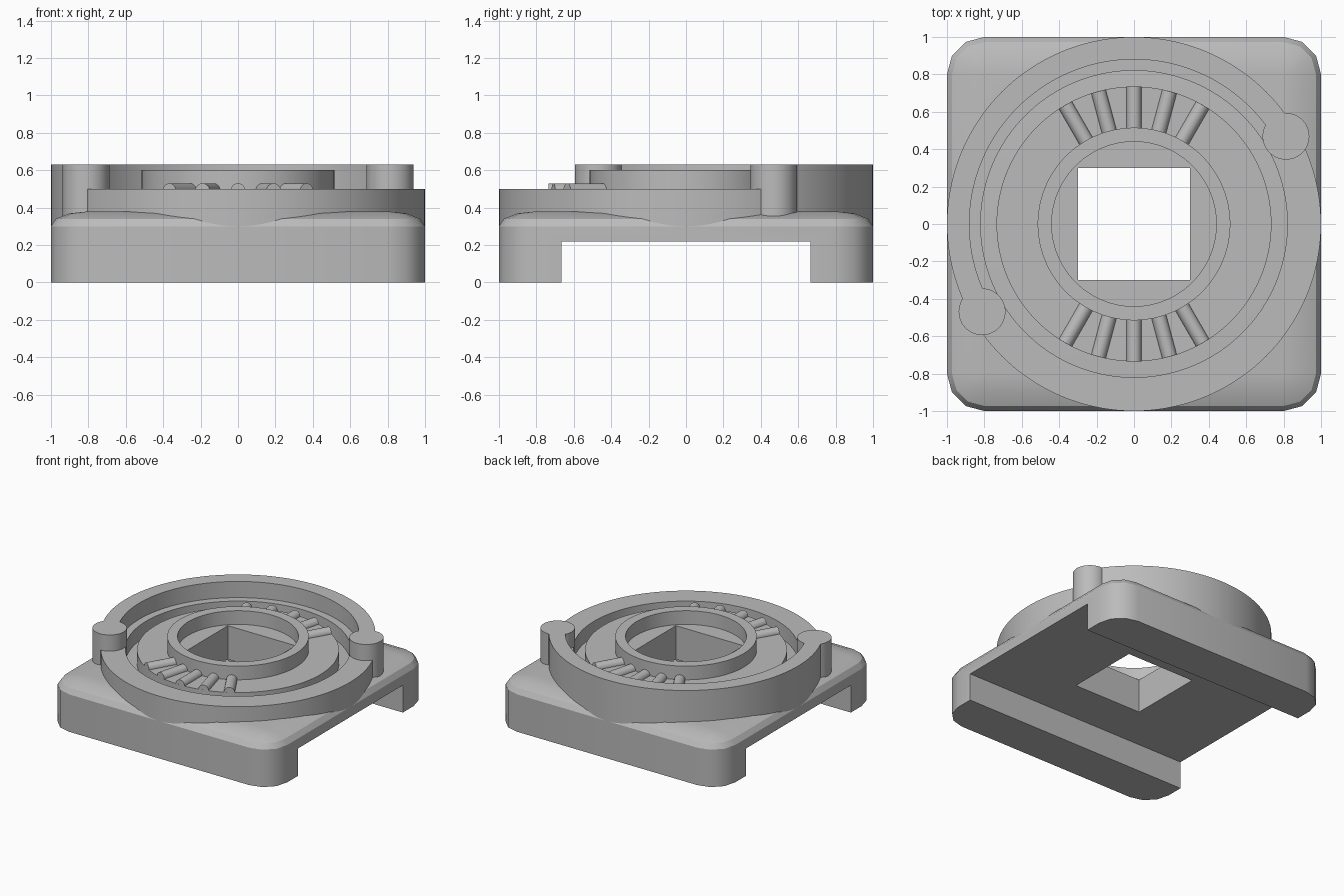
import bpy, bmesh, math
from mathutils import Matrix, Vector

if "Cube" in bpy.data.objects:
    bpy.data.objects.remove(bpy.data.objects["Cube"], do_unlink=True)

grey = bpy.data.materials.new("plain grey")
grey.use_nodes = True
COLOUR = (0.5, 0.5, 0.5, 1)
grey.diffuse_color = COLOUR
grey.node_tree.nodes["Principled BSDF"].inputs["Base Color"].default_value = COLOUR
SEGMENTS = 144


def finish(name, bm):
    bmesh.ops.remove_doubles(bm, verts=bm.verts, dist=0.0001)
    bmesh.ops.recalc_face_normals(bm, faces=bm.faces)
    mesh = bpy.data.meshes.new(name)
    bm.to_mesh(mesh)
    bm.free()
    mesh.materials.append(grey)
    obj = bpy.data.objects.new(name, mesh)
    bpy.context.collection.objects.link(obj)
    return obj


def select(obj):
    bpy.ops.object.select_all(action='DESELECT')
    obj.select_set(True)
    bpy.context.view_layer.objects.active = obj


def smooth(obj):
    select(obj)
    bpy.ops.object.shade_smooth_by_angle(angle=math.radians(32))


def combine(obj, other, operation):
    mod = obj.modifiers.new(operation.lower(), 'BOOLEAN')
    mod.object, mod.operation, mod.solver = other, operation, 'EXACT'
    select(obj)
    bpy.ops.object.modifier_apply(modifier=mod.name)
    bpy.data.objects.remove(other, do_unlink=True)


def box(name, sx, sy, z0, z1):
    bm = bmesh.new()
    bmesh.ops.create_cube(bm, size=1, matrix=Matrix.Translation((0, 0, (z0 + z1) / 2))
                          @ Matrix.Diagonal((sx, sy, z1 - z0, 1)))
    return finish(name, bm)


def cylinder(name, radius, depth, matrix, segments=SEGMENTS):
    bm = bmesh.new()
    bmesh.ops.create_cone(bm, cap_ends=True, segments=segments, radius1=radius,
                          radius2=radius, depth=depth, matrix=matrix)
    return finish(name, bm)


def ring(name, inner, outer, z0, z1, start=0, sweep=360):
    """Rectangular section swept round the z axis."""
    bm = bmesh.new()
    steps = SEGMENTS * sweep // 360
    loops = []
    for i in range(steps + 1):
        a = math.radians(start + sweep * i / steps)
        loops.append([bm.verts.new((r * math.cos(a), r * math.sin(a), z))
                      for r, z in ((inner, z0), (outer, z0), (outer, z1), (inner, z1))])
    for p, q in zip(loops, loops[1:]):
        for k in range(4):
            bm.faces.new((p[k], p[k - 1], q[k - 1], q[k]))
    if sweep < 360:
        bm.faces.new(loops[0])
        bm.faces.new(loops[-1])
    return finish(name, bm)


# Base block: stacked rounded squares forming a softly domed top edge
CORNER, STEPS = 0.2, 3
levels = [(0, 0)]
for i in range(STEPS + 1):
    a = math.pi / 2 * i / STEPS
    levels.append((CORNER * (1 - math.cos(a)), 0.3 + 0.08 * math.sin(a)))
bm = bmesh.new()
loops = []
for inset, z in levels:
    radius = CORNER - inset
    loop = []
    for quarter in range(4):
        mid = math.radians(45 + 90 * quarter)
        centre = Vector((math.cos(mid), math.sin(mid), 0)) * (1 - CORNER) * math.sqrt(2)
        for j in range(STEPS + 1):
            a = math.radians(90 * quarter + 90 * j / STEPS)
            loop.append(bm.verts.new(centre + Vector((radius * math.cos(a),
                                                      radius * math.sin(a), z))))
    loops.append(loop)
for low, high in zip(loops, loops[1:]):
    for k in range(len(low)):
        bm.faces.new((low[k - 1], low[k], high[k], high[k - 1]))
bm.faces.new(loops[0])
bm.faces.new(loops[-1])
base = finish("base", bm)

# Channel under the base and square opening through it
combine(base, box("channel_cutter", 3, 1.33, -0.5, 0.22), 'DIFFERENCE')
combine(base, box("opening_cutter", 0.6, 0.6, -0.5, 1), 'DIFFERENCE')
smooth(base)

# Round housing: low rim all round, raised wall on half, a post at each wall end
housing = ring("housing", 0.82, 1, 0.3, 0.5)
combine(housing, ring("raised_wall", 0.88, 1, 0.45, 0.63, 30, 180), 'UNION')
for angle in (30, 210):
    a = math.radians(angle)
    place = Matrix.Translation((0.938 * math.cos(a), 0.938 * math.sin(a), 0.465))
    combine(housing, cylinder("post", 0.125, 0.33, place, 48), 'UNION')
smooth(housing)

# Inner disc with square opening, and the collar on it
disc = cylinder("inner_disc", 0.735, 0.19, Matrix.Translation((0, 0, 0.395)))
combine(disc, box("disc_cutter", 0.6, 0.6, -0.5, 1), 'DIFFERENCE')
smooth(disc)
smooth(ring("collar", 0.44, 0.515, 0.4, 0.6))

# Radial grip ribs, five at the front and five at the back
for side, facing in (("front", -90), ("back", 90)):
    for i in range(-2, 3):
        matrix = (Matrix.Rotation(math.radians(facing + 15 * i), 4, 'Z')
                  @ Matrix.Translation((0.617, 0, 0.49))
                  @ Matrix.Rotation(math.pi / 2, 4, 'Y'))
        smooth(cylinder(f"{side}_rib_{i + 3}", 0.04, 0.234, matrix, 24))
